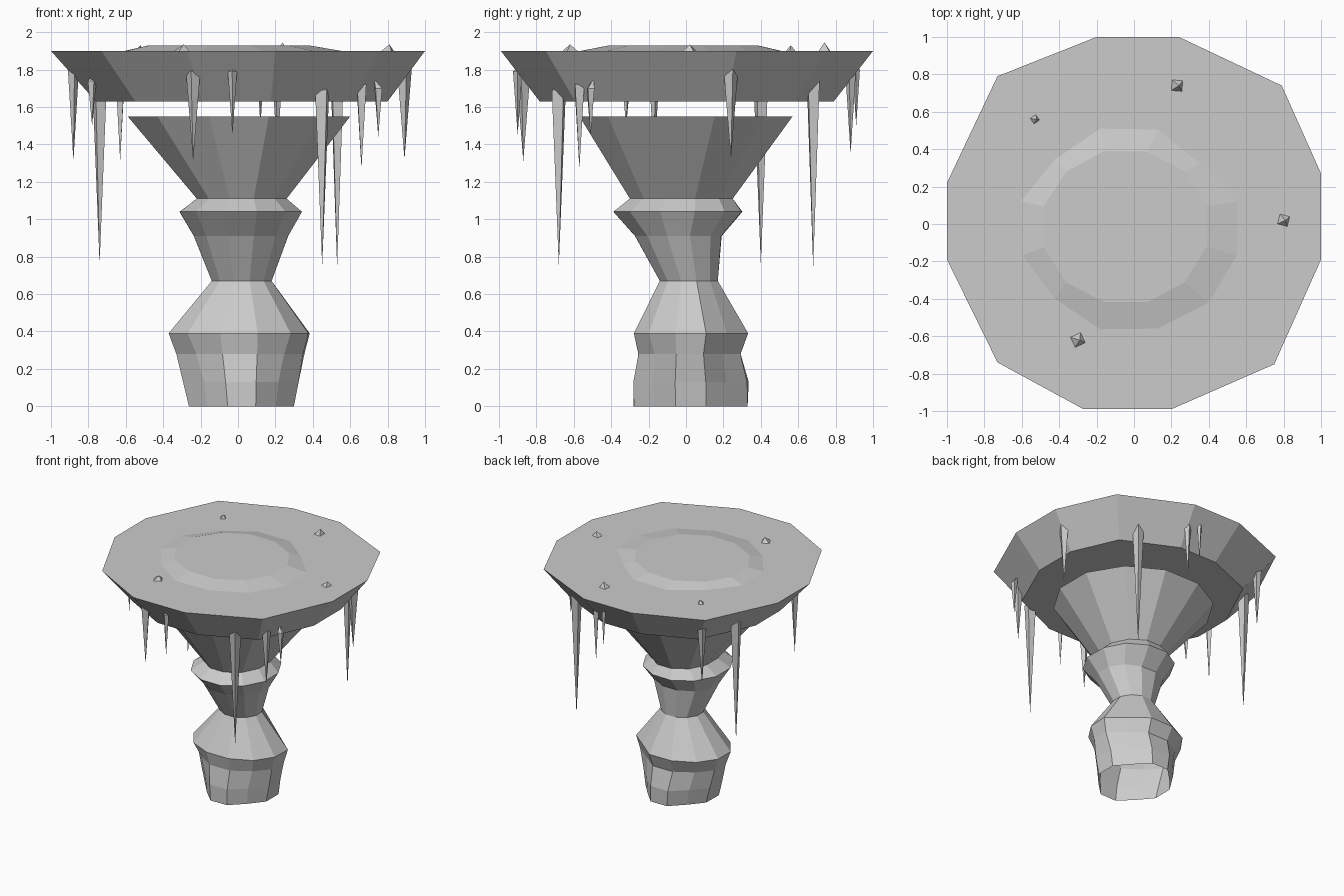
import bpy, bmesh, math, random
from mathutils import Vector

random.seed(4)
cube = bpy.data.objects.get("Cube")
if cube:
    bpy.data.objects.remove(cube)

stone = bpy.data.materials.new("pale grey stone")
stone.use_nodes = True
GREY = (0.6, 0.6, 0.6, 1)
stone.diffuse_color = GREY
stone.node_tree.nodes["Principled BSDF"].inputs["Base Color"].default_value = GREY


def loft(name, rings, capped=True):
    """Join equal rings of points, optionally closing the ends; a one-point ring is a tip."""
    bm = bmesh.new()
    loops = [[bm.verts.new(p) for p in ring] for ring in rings]
    for low, high in zip(loops, loops[1:]):
        n = max(len(low), len(high))
        for i in range(n):
            j = (i + 1) % n
            if len(high) == 1:
                bm.faces.new((low[i], low[j], high[0]))
            elif len(low) == 1:
                bm.faces.new((low[0], high[j], high[i]))
            else:
                bm.faces.new((low[i], low[j], high[j], high[i]))
    for loop in (loops[0], loops[-1]):
        if capped and len(loop) > 2:
            bm.faces.new(loop)
    bmesh.ops.recalc_face_normals(bm, faces=bm.faces)
    mesh = bpy.data.meshes.new(name)
    bm.to_mesh(mesh)
    bm.free()
    mesh.materials.append(stone)
    obj = bpy.data.objects.new(name, mesh)
    bpy.context.collection.objects.link(obj)


def oval(x0, x1, y0, y1, z, rough=0.0, corners=(1, 1, 1, 1)):
    """Twelve-sided ring filling the extents; corners scales the diagonal points."""
    ring = []
    for k in range(12):
        a = math.radians(15 + 30 * k)
        s = (1 + random.uniform(-rough, rough)) / math.cos(math.radians(15))
        if k % 3 == 1:
            s *= corners[k // 3]
        ring.append(Vector(((x0 + x1) / 2 + (x1 - x0) / 2 * math.cos(a) * s,
                            (y0 + y1) / 2 + (y1 - y0) / 2 * math.sin(a) * s, z)))
    return ring


def square(x, y, z, r, turn):
    return [Vector((x + r * math.cos(turn + k * math.pi / 2),
                    y + r * math.sin(turn + k * math.pi / 2), z)) for k in range(4)]


# Hollow carved column: lower bulge, waist, collar and flared capital
worn = (.88, .89, .89, .89)
loft("column", [
    oval(-.26, .30, -.28, .33, 0, .01, worn),
    oval(-.29, .32, -.28, .33, .13, .02, worn),
    oval(-.33, .35, -.25, .29, .28, .02, (.88, .95, .95, .95)),
    oval(-.37, .38, -.28, .33, .39, .01, (.87, 1, 1, 1)),
    oval(-.14, .18, -.14, .17, .67),
    oval(-.24, .27, -.27, .19, .91, .02),
    oval(-.31, .34, -.39, .30, 1.04, .01),
    oval(-.22, .26, -.30, .25, 1.11),
    oval(-.59, .60, -.57, .57, 1.55),
], capped=False)

# Floating platform with a bevelled rim
rim = [(1, .27), (.79, .74), (.24, 1), (-.2, 1), (-.73, .79), (-1, .22),
       (-1, -.19), (-.73, -.74), (-.27, -.99), (.2, -.99), (.75, -.75), (1, -.19)]
loft("platform", [[(x * .78 + .02, y * .79, 1.63) for x, y in rim],
                  [(x, y, 1.9) for x, y in rim]])

# Low raised dais in the middle of the platform
loft("dais", [oval(-.6, .55, -.56, .51, 1.9, .01, (.9, .95, .95, 1)),
              oval(-.48, .39, -.42, .39, 1.928, .01)])

# Hanging spikes: x, y, shoulder height, tip height, radius
spikes = [
    (-.88, -.17, 1.80, 1.31, .03), (-.74, .40, 1.75, .76, .045),
    (-.63, .69, 1.79, 1.31, .035), (-.24, -.87, 1.79, 1.31, .04),
    (-.03, -.90, 1.79, 1.45, .025), (.45, -.68, 1.69, .75, .045),
    (.53, .68, 1.78, .74, .045), (.66, -.57, 1.72, 1.27, .035),
    (.75, -.51, 1.70, 1.44, .025), (.89, .24, 1.80, 1.32, .04),
    (.21, .88, 1.80, 1.35, .03), (.12, .91, 1.80, 1.50, .02),
    (-.78, -.32, 1.74, 1.50, .025),
]
for i, (x, y, top, tip, r) in enumerate(spikes, 1):
    turn = math.atan2(y, x)
    loft(f"hanging_spike_{i}", [[Vector((x, y, tip))],
                                square(x, y, top, r, turn),
                                [Vector((x * .97, y * .97, top + .05))]])

# Small shards on the platform
for i, (x, y, r, h) in enumerate([(.23, .74, .04, .045), (-.53, .56, .025, .03),
                                  (.8, .02, .038, .035), (-.3, -.62, .042, .035)], 1):
    loft(f"shard_{i}", [square(x, y, 1.9, r, i * .7),
                        [Vector((x + .01, y, 1.9 + h))]])
